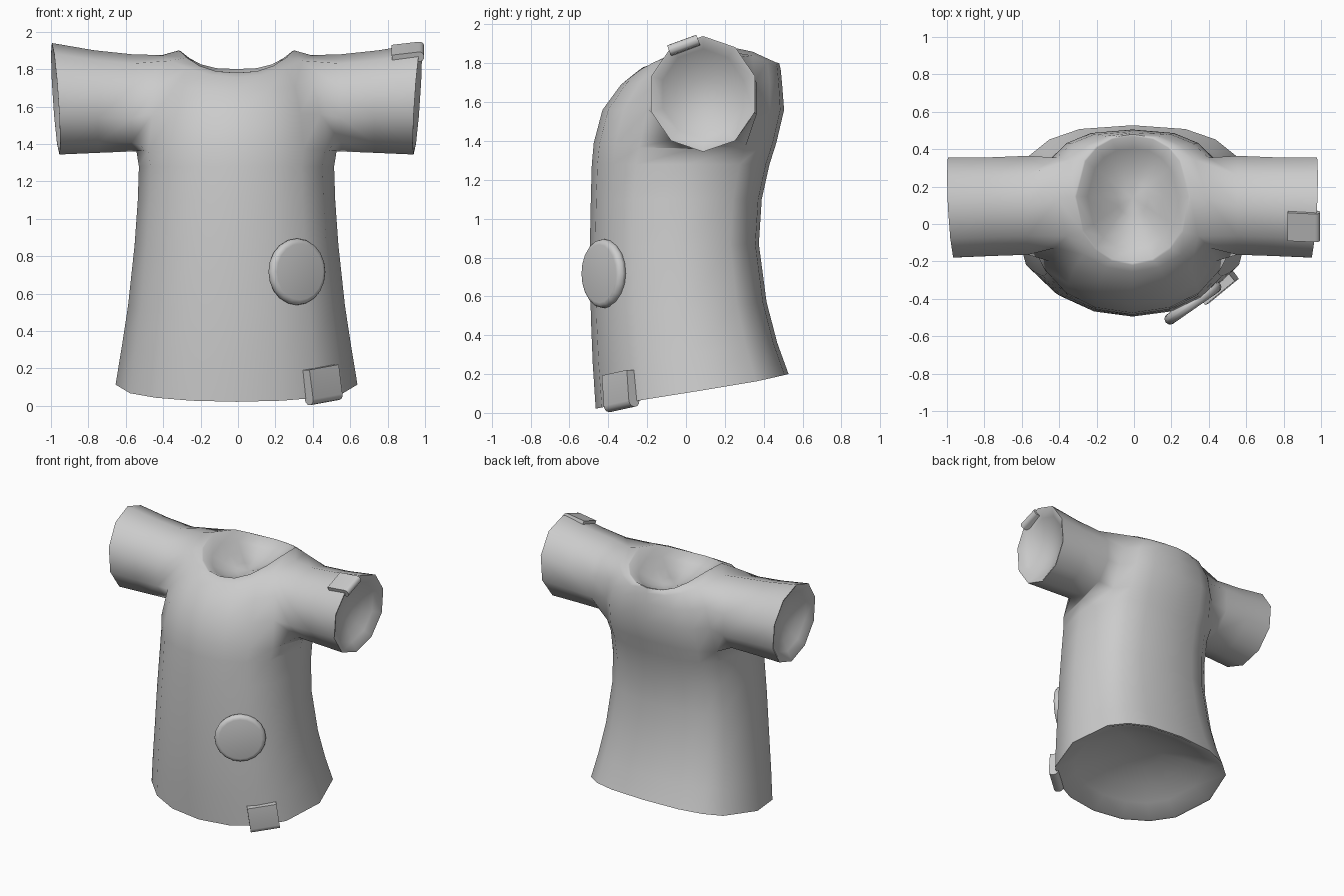
import bpy, bmesh
from math import sin, cos, radians, pi, copysign
from mathutils import Vector, Matrix

if "Cube" in bpy.data.objects:
    bpy.data.objects.remove(bpy.data.objects["Cube"])

cloth = bpy.data.materials.new("grey cloth")
cloth.use_nodes = True
GREY = (0.6, 0.6, 0.6, 1)
cloth.diffuse_color = GREY
cloth.node_tree.nodes["Principled BSDF"].inputs["Base Color"].default_value = GREY


def finish(name, bm, angle):
    mesh = bpy.data.meshes.new(name)
    bm.to_mesh(mesh)
    bm.free()
    mesh.materials.append(cloth)
    obj = bpy.data.objects.new(name, mesh)
    bpy.context.collection.objects.link(obj)
    bpy.ops.object.select_all(action="DESELECT")
    obj.select_set(True)
    bpy.context.view_layer.objects.active = obj
    bpy.ops.object.shade_smooth_by_angle(angle=radians(angle))


def power(v, p):
    return copysign(abs(v) ** p, v)


# Body rings from hem to neckline: front z, back z, side lift, half width, front y, back y
RINGS = [
    (0.022, 0.20, 0.00, 0.647, -0.465, 0.528),
    (0.25, 0.36, 0.00, 0.615, -0.48, 0.47),
    (0.50, 0.57, 0.00, 0.58, -0.49, 0.415),
    (0.85, 0.87, 0.00, 0.545, -0.495, 0.375),
    (1.10, 1.10, 0.00, 0.528, -0.49, 0.39),
    (1.28, 1.28, 0.00, 0.522, -0.485, 0.43),
    (1.39, 1.39, -0.03, 0.535, -0.475, 0.465),
    (1.56, 1.56, 0.00, 0.51, -0.43, 0.505),
    (1.69, 1.69, 0.03, 0.47, -0.335, 0.495),
    (1.755, 1.765, 0.115, 0.40, -0.255, 0.488),
    (1.78, 1.80, 0.11, 0.31, -0.22, 0.48),
]
half = [0, 21, 41, 61, 92, 125, 143, 161, 180]
ANGLES = half + [360 - a for a in half[-2:0:-1]]
N = len(ANGLES)
TOP = len(RINGS) - 1
ARMPIT, SHOULDER = 6, 9


def ring_point(row, deg):
    zf, zb, lift, w, yf, yb = RINGS[row]
    s, c = sin(radians(deg)), -cos(radians(deg))
    # the back is squarer than the front
    if row >= SHOULDER:
        e = 0.9 if c > 0 else 1.0
    else:
        e = 0.74 if c > 0 else 0.95
    y = (yf + yb) / 2 + (yb - yf) / 2 * power(c, e)
    p = 2.7 if row == TOP else 2
    z = zf + (zb - zf) * (c + 1) / 2 + lift * abs(s) ** p
    return w * power(s, e), y, z


bm = bmesh.new()


def join(a, b):
    for k in range(len(a)):
        m = (k + 1) % len(a)
        bm.faces.new((a[k], a[m], b[m], b[k]))


# Close an opening with a thin lip and a shallow hollow
def hollow(loop, depth):
    centre = sum((v.co for v in loop), Vector()) / len(loop)
    rim = loop
    for t in (1, 0.8, 0.55, 0.28):
        ring = [bm.verts.new(centre + (v.co - centre) * t * 0.97 + depth * (1 - t * t))
                for v in rim]
        join(loop, ring)
        loop = ring
    tip = bm.verts.new(centre + depth)
    for k in range(len(loop)):
        bm.faces.new((loop[k], loop[(k + 1) % len(loop)], tip))


grid = [[bm.verts.new(ring_point(r, a)) for a in ANGLES] for r in range(TOP + 1)]
for r in range(TOP):
    for j in range(N):
        # leave the two armholes open
        if ARMPIT <= r < SHOULDER and j in (3, 4, 11, 12):
            continue
        k = (j + 1) % N
        bm.faces.new((grid[r][j], grid[r][k], grid[r + 1][k], grid[r + 1][j]))
hollow(grid[0], Vector((0, 0, 0.17)))
hollow(grid[TOP], Vector((0, 0, -0.14)))

# Sleeves: ten-sided tubes grown from the armholes
# x, centre y, centre z, y radius, z radius
SLEEVE = [(0.56, 0.1, 1.62, 0.278, 0.26), (0.75, 0.093, 1.627, 0.277, 0.274),
          (0.967, 0.088, 1.642, 0.281, 0.298)]
armhole = [(6, 4), (6, 5), (7, 5), (8, 5), (9, 5), (9, 4), (9, 3), (8, 3), (7, 3), (6, 3)]
for side in (1, -1):
    loop = [grid[r][j if side > 0 else N - j] for r, j in armhole]
    for i, (x, cy, cz, ry, rz) in enumerate(SLEEVE):
        slant = i / 2
        new = []
        for k in range(10):
            a = -pi / 2 + k * pi / 5
            px = x + slant * (0.02 * sin(a) + 0.015 * cos(a))
            new.append(bm.verts.new((side * px, cy + ry * cos(a), cz + rz * sin(a))))
        join(loop, new)
        loop = new
    hollow(loop, Vector((-side * 0.11, 0, 0)))
bmesh.ops.delete(bm, geom=[v for v in bm.verts if not v.link_faces], context="VERTS")
bmesh.ops.recalc_face_normals(bm, faces=bm.faces)
bm.transform(Matrix.Translation((-0.008, 0, 0)))
finish("shirt", bm, 60)

# Round button on the front
bm = bmesh.new()
bmesh.ops.create_cone(bm, cap_ends=True, segments=20, radius1=0.178, radius2=0.178, depth=0.06)
rims = [e for e in bm.edges if abs(e.verts[0].co.z - e.verts[1].co.z) < 0.001]
bmesh.ops.bevel(bm, geom=rims, offset=0.028, segments=3, profile=0.5, affect="EDGES")
facing = Vector((0.57, -0.82, 0)).to_track_quat("Z", "Y").to_matrix().to_4x4()
bm.transform(Matrix.Translation((0.315, -0.423, 0.717)) @ facing)
finish("button", bm, 60)


# Folded tags over the hem and the sleeve end
def tag(name, size, matrix):
    bm = bmesh.new()
    bmesh.ops.create_cube(bm, size=1)
    bm.transform(Matrix.Diagonal((*size, 1)))
    # round only the fold at the +x end
    fold = [e for e in bm.edges if all(v.co.x > 0 for v in e.verts)
            and abs(e.verts[0].co.y - e.verts[1].co.y) > 0.01]
    bmesh.ops.bevel(bm, geom=fold, offset=size[2] * 0.45, segments=3, profile=0.5, affect="EDGES")
    bm.transform(matrix)
    finish(name, bm, 50)


out = Vector((0.62, -0.76, 0.03)).normalized()
down = Vector((0, 0, -1))
down = (down - out * down.dot(out)).normalized()
across = out.cross(down)
hem_frame = Matrix((down, across, out)).transposed().to_4x4()
hem_frame = hem_frame @ Matrix.Rotation(radians(8), 4, "Z")
tag("hem_tag", (0.19, 0.205, 0.07), Matrix.Translation((0.45, -0.336, 0.112)) @ hem_frame)
tag("sleeve_tag", (0.172, 0.16, 0.055), Matrix.Translation((0.91, -0.01, 1.887))
    @ Matrix.Rotation(radians(20), 4, "X") @ Matrix.Rotation(radians(-7), 4, "Y"))
